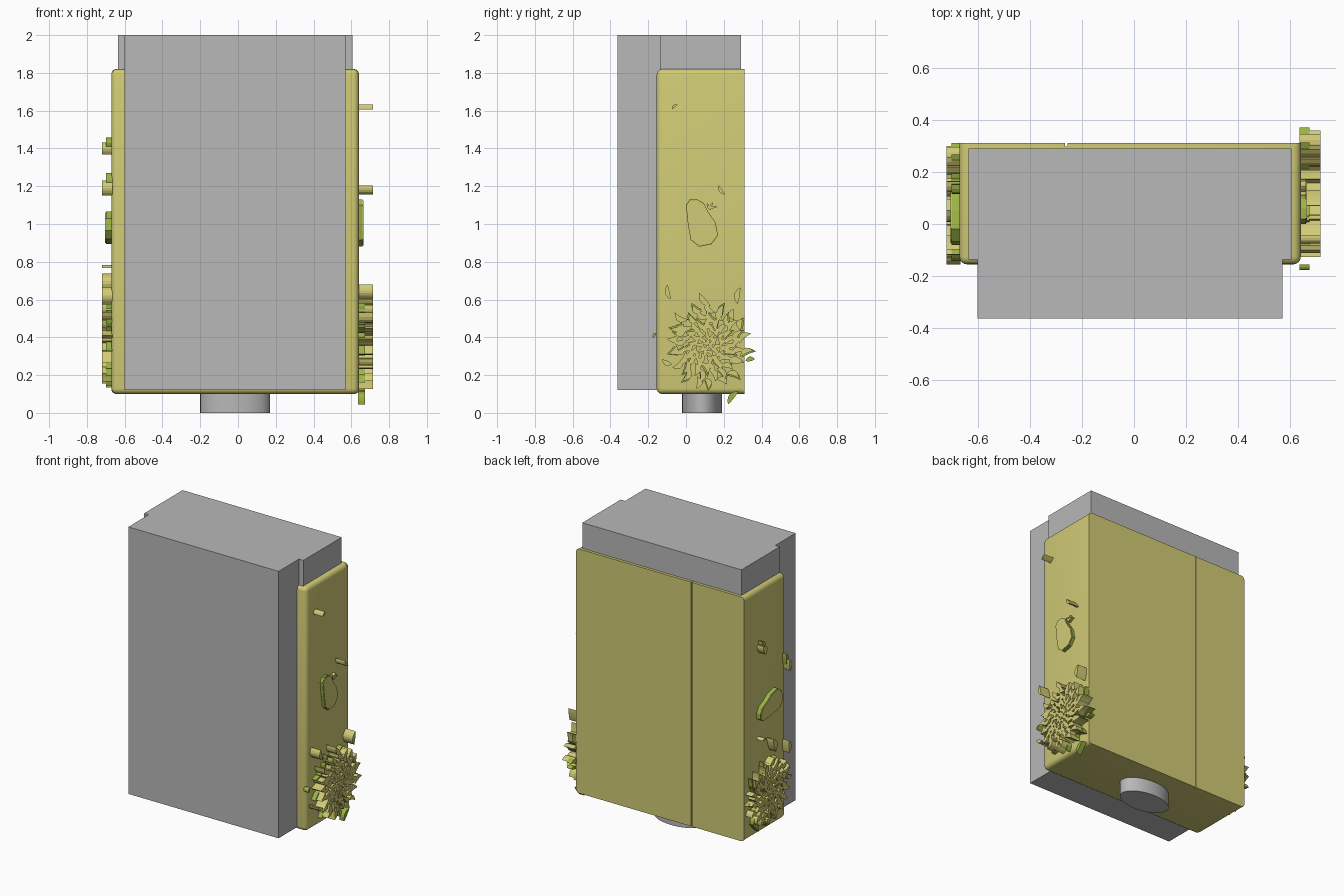
import bpy, bmesh, math, random
from mathutils import Vector

random.seed(7)
cube = bpy.data.objects.get("Cube")
if cube:
    bpy.data.objects.remove(cube, do_unlink=True)


def material(name, rgb):
    m = bpy.data.materials.new(name)
    m.use_nodes = True
    m.diffuse_color = (*rgb, 1)
    m.node_tree.nodes["Principled BSDF"].inputs["Base Color"].default_value = (*rgb, 1)
    return m


GREY = material("metal grey", (0.48, 0.48, 0.48))
YELLOW = material("pale yellow", (0.64, 0.60, 0.18))
GREEN = material("leaf green", (0.33, 0.45, 0.06))


def finish(name, bm, mats, smooth=False):
    bmesh.ops.recalc_face_normals(bm, faces=bm.faces)
    mesh = bpy.data.meshes.new(name)
    bm.to_mesh(mesh)
    bm.free()
    ob = bpy.data.objects.new(name, mesh)
    bpy.context.collection.objects.link(ob)
    for m in mats:
        mesh.materials.append(m)
    if smooth:
        bpy.ops.object.select_all(action='DESELECT')
        ob.select_set(True)
        bpy.context.view_layer.objects.active = ob
        bpy.ops.object.shade_smooth_by_angle(angle=math.radians(35))
    return ob


def box(name, lo, hi, mat, radius=0, rounded=None):
    """Box between two corners; edges accepted by the rule are rounded."""
    bm = bmesh.new()
    bmesh.ops.create_cube(bm, size=1)
    lo, hi = Vector(lo), Vector(hi)
    for v in bm.verts:
        v.co = [lo[i] + (v.co[i] + 0.5) * (hi[i] - lo[i]) for i in range(3)]
    if radius:
        edges = [e for e in bm.edges if rounded(*(v.co for v in e.verts))]
        bmesh.ops.bevel(bm, geom=edges, offset=radius, segments=4,
                        profile=0.5, affect='EDGES')
    return finish(name, bm, [mat], bool(radius))


# Casing, rounded everywhere except around the flat back
BACK = 0.298
box("casing", (-0.67, -0.155, 0.10), (0.64, BACK, 1.82), YELLOW, 0.03,
    lambda a, b: min(a.y, b.y) < 0 or abs(a.y - b.y) > 0.1)

# Two back panels separated by a narrow seam
SEAM = -0.26
for name, x0, x1 in (("back_panel_wide", SEAM + 0.004, 0.64),
                     ("back_panel_narrow", -0.67, SEAM - 0.004)):
    box(name, (x0, BACK, 0.10), (x1, 0.31, 1.82), YELLOW, 0.025,
        lambda a, b: abs(a.y - b.y) > 0.005 and abs(a.x - SEAM) > 0.1)

# Inner block rising from the casing, and the deep front block
box("inner_block", (-0.635, -0.137, 0.14), (0.605, 0.29, 2.0), GREY)
box("front_block", (-0.60, -0.363, 0.12), (0.57, -0.13, 2.0), GREY)

# Oval foot below
bm = bmesh.new()
bmesh.ops.create_cone(bm, cap_ends=True, segments=48, radius1=1, radius2=1, depth=1)
for v in bm.verts:
    v.co = (-0.015 + v.co.x * 0.185, 0.085 + v.co.y * 0.105, 0.055 + v.co.z * 0.11)
finish("oval_foot", bm, [GREY], True)


def relief(bm, side, outline, depth, index):
    """Raise a flat (y, z) outline from the left (+1) or right (-1) wall."""
    x0, x1 = (-0.015 + side * (0.65 + d) for d in (0, 0.005 + depth))
    base = [bm.verts.new((x0, y, z)) for y, z in outline]
    top = [bm.verts.new((x1, y, z)) for y, z in outline]
    n = len(outline)
    faces = [bm.faces.new(base), bm.faces.new(top)]
    faces += [bm.faces.new((base[i], base[(i + 1) % n], top[(i + 1) % n], top[i]))
              for i in range(n)]
    for f in faces:
        f.material_index = index


def petal(centre, angle, length, width, bend=0.25):
    """Curved, pointed leaf outline."""
    left, right = [], []
    for i in range(7):
        t = i / 6
        u = (t - 0.5) * length
        w = width / 2 * math.sin(math.pi * t) ** 0.8 if 0 < i < 6 else 0
        mid = bend * length * (1 - 4 * (t - 0.5) ** 2)
        left.append((u, mid + w))
        if 0 < i < 6:
            right.append((u, mid - w))
    c, s = math.cos(angle), math.sin(angle)
    return [(centre[0] + u * c - v * s, centre[1] + u * s + v * c)
            for u, v in left + right[::-1]]


def flower(name, side, centre, tall, low):
    """Rings of swirling petals over a lower layer of green ones."""
    bm = bmesh.new()
    # radius, count, length, width
    rings = ((0.018, 5, 0.04, 0.018), (0.05, 10, 0.055, 0.021),
             (0.085, 15, 0.06, 0.024), (0.122, 19, 0.07, 0.027),
             (0.16, 21, 0.075, 0.029), (0.195, 18, 0.07, 0.03))
    for k, (radius, count, length, width) in enumerate(rings):
        for i in range(count):
            a = 2 * math.pi * (i + 0.5 * (k % 2) + random.uniform(-0.2, 0.2)) / count
            r = radius * random.uniform(0.93, 1.08)
            c = (centre[0] + r * math.cos(a), centre[1] + r * math.sin(a))
            turn = a + random.uniform(0.2, 0.9)
            size = length * random.uniform(0.85, 1.2)
            relief(bm, side, petal(c, turn, size, width), tall, 0)
            if k > 2 and i % 2:
                c2 = (c[0] + 0.012 * math.cos(a), c[1] + 0.012 * math.sin(a))
                relief(bm, side, petal(c2, turn, size, width), low, 1)
    finish(name, bm, [YELLOW, GREEN])


flower("left_flower", 1, (0.12, 0.36), 0.075, 0.033)
flower("right_flower", -1, (0.08, 0.38), 0.05, 0.03)

# Loose petals: y, z, angle, length, width, green or not
loose = {
    "left": (1, 0.075, 0.033, (
        (-0.06, 1.62, 0.7, 0.04, 0.014, 0), (0.19, 1.18, 2.2, 0.06, 0.018, 0),
        (-0.09, 0.64, 1.8, 0.08, 0.025, 0), (-0.10, 0.27, 2.7, 0.06, 0.025, 0),
        (-0.165, 0.41, 1.0, 0.035, 0.015, 1), (0.10, 0.60, 2.3, 0.09, 0.03, 0),
        (0.28, 0.62, 1.4, 0.09, 0.03, 0), (0.25, 0.08, 0.9, 0.09, 0.03, 1),
        (0.34, 0.28, 0.2, 0.05, 0.025, 1))),
    "right": (-1, 0.05, 0.03, (
        (0.15, 1.40, 1.2, 0.07, 0.04, 0), (0.14, 1.43, 1.2, 0.06, 0.035, 1),
        (-0.13, 1.19, 1.5, 0.08, 0.03, 0), (-0.12, 1.23, 1.5, 0.08, 0.025, 1),
        (0.15, 0.77, 0.1, 0.05, 0.012, 0), (0.04, 0.69, 1.3, 0.10, 0.04, 0),
        (-0.12, 0.62, 1.5, 0.09, 0.03, 0), (0.22, 0.17, 0.8, 0.10, 0.03, 1))),
}
for label, (side, tall, low, items) in loose.items():
    bm = bmesh.new()
    for y, z, angle, length, width, green in items:
        relief(bm, side, petal((y, z), angle, length, width, 0.12),
               low if green else tall, green)
    finish(label + "_loose_petals", bm, [YELLOW, GREEN])

# Fruit-shaped relief: green rim layer with a yellow face on top
fruit = [(0, 1.10), (0.02, 1.13), (0.06, 1.13), (0.095, 1.11), (0.12, 1.06),
         (0.155, 1.01), (0.17, 0.94), (0.135, 0.893), (0.07, 0.88),
         (0.025, 0.915), (0.01, 1.0)]
sideways = [(0.04 + z - 1.0, 0.98 + y - 0.085) for y, z in fruit]
for label, side, shape, height in (("left", 1, fruit, 0.02), ("right", -1, sideways, 0.03)):
    bm = bmesh.new()
    cy, cz = (sum(p[i] for p in shape) / len(shape) for i in (0, 1))
    inner = [(cy + (y - cy) * 0.95, cz + (z - cz) * 0.95) for y, z in shape]
    relief(bm, side, shape, height, 1)
    relief(bm, side, inner, height + 0.004, 0)
    if side > 0:
        # Small leaf crown beside the fruit
        for angle in (0.3, 1.2, 2.1):
            tip = (0.13 + 0.015 * math.cos(angle), 1.08 + 0.015 * math.sin(angle))
            relief(bm, side, petal(tip, angle, 0.045, 0.012, 0.1), height, 0)
    finish(label + "_fruit", bm, [YELLOW, GREEN])
